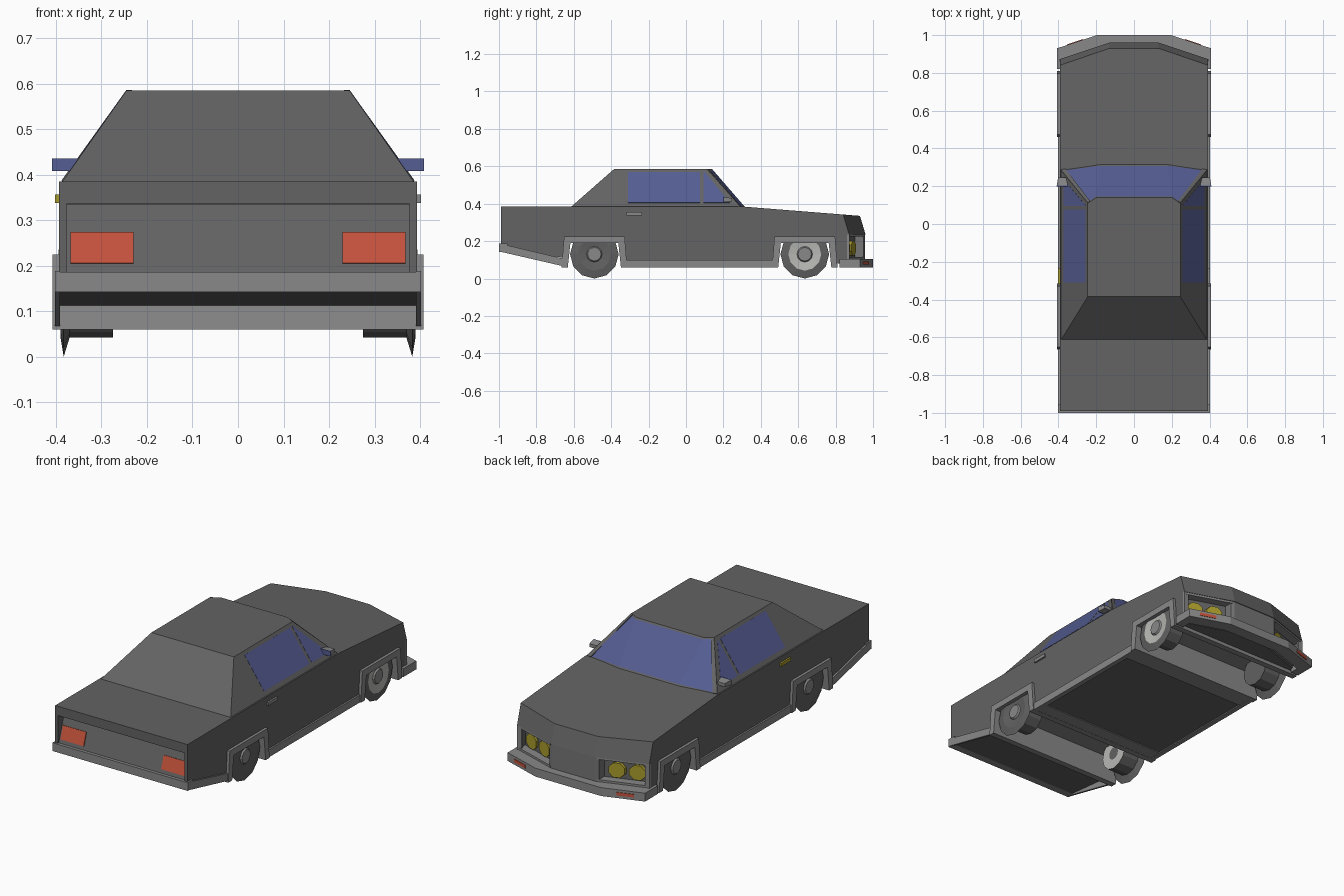
import bpy, bmesh, math
from mathutils import Vector

if "Cube" in bpy.data.objects:
    bpy.data.objects.remove(bpy.data.objects["Cube"])


def material(name, r, g, b):
    m = bpy.data.materials.new(name)
    m.diffuse_color = (r, g, b, 1)
    m.use_nodes = True
    m.node_tree.nodes["Principled BSDF"].inputs["Base Color"].default_value = m.diffuse_color
    return m


BODY = material("charcoal paint", .125, .125, .125)
TRIM = material("grey trim", .25, .25, .25)
TYRE = material("dark tyre", .12, .12, .12)
RIM = material("light rim", .48, .48, .46)
GLASS = material("blue glass", .09, .11, .29)
RED = material("red lamp", .55, .085, .045)
YELLOW = material("yellow lamp", .40, .33, .025)
GRILLE = material("grille grey", .18, .18, .18)


def finish(name, bm, *mats):
    bmesh.ops.recalc_face_normals(bm, faces=bm.faces)
    me = bpy.data.meshes.new(name)
    bm.to_mesh(me)
    bm.free()
    for m in mats:
        me.materials.append(m)
    ob = bpy.data.objects.new(name, me)
    bpy.context.collection.objects.link(ob)
    return ob


def loft(bm, a, b):
    """Closed solid between two matching point loops."""
    va, vb = [bm.verts.new(p) for p in a], [bm.verts.new(p) for p in b]
    n = len(a)
    for i in range(n):
        j = (i + 1) % n
        bm.faces.new((va[i], va[j], vb[j], vb[i]))
    bm.faces.new(va)
    bm.faces.new(vb)
    return bm


def prism(name, pts, axis, lo, hi, mat):
    to3 = (lambda p, h: (h, p[0], p[1])) if axis == 'x' else (lambda p, h: (p[0], p[1], h))
    bm = loft(bmesh.new(), [to3(p, lo) for p in pts], [to3(p, hi) for p in pts])
    return finish(name, bm, mat)


def box(name, x, y, z, mat):
    return prism(name, [(x[0], y[0]), (x[1], y[0]), (x[1], y[1]), (x[0], y[1])], 'z', z[0], z[1], mat)


def plate(name, pts, mat, t=.003):
    p = [Vector(q) for q in pts]
    n = (p[1] - p[0]).cross(p[2] - p[0]).normalized() * t
    return finish(name, loft(bmesh.new(), [q - n for q in p], [q + n for q in p]), mat)


def mirrored(half):
    return half + [(-x, y) for x, y in reversed(half)]


REAR, FRONT = -.49, .635          # axle positions


# Lower body: side profile with open wheel wells
def notch(c):
    return [(c + .15, .08), (c + .145, .205), (c - .145, .205), (c - .15, .08)]


profile = [(-.99, .145), (-.99, .385), (.3, .385), (.93, .335), (.96, .235), (.80, .235), (.80, .08)]
profile += notch(FRONT) + notch(REAR)[:3] + [(REAR - .15, .11)]
W = .393
bm = loft(bmesh.new(), [(-W, y, z) for y, z in profile], [(W, y, z) for y, z in profile])
# cut the nose corners back at an angle
for s in (-1, 1):
    a, b, c = Vector((s * .13, .93, .335)), Vector((s * .13, .96, .235)), Vector((s * .4, .87, .235))
    n = (b - a).cross(c - a)
    n = n if n.y > 0 else -n
    bmesh.ops.bisect_plane(bm, geom=bm.verts[:] + bm.edges[:] + bm.faces[:], plane_co=a,
                           plane_no=n, clear_outer=True)
    bmesh.ops.holes_fill(bm, edges=[e for e in bm.edges if e.is_boundary])
# recessed tail panel leaning forward
tail = [f for f in bm.faces if all(v.co.y < -.98 for v in f.verts)]
bmesh.ops.inset_region(bm, faces=tail, thickness=.023)
for v in tail[0].verts:
    v.co.z = .335 if v.co.z > .3 else .18
bmesh.ops.inset_region(bm, faces=tail, thickness=.0005)
for v in tail[0].verts:
    v.co.y = -.935 if v.co.z > .3 else -.985
finish("body", bm, BODY)

# Cabin with inset windscreen
bottom = mirrored([(.387, -.615), (.387, .285), (.18, .315)])
top = mirrored([(.245, -.385), (.245, .11), (.2, .14)])
bm = loft(bmesh.new(), [(x, y, .383) for x, y in bottom], [(x, y, .585) for x, y in top])
bmesh.ops.recalc_face_normals(bm, faces=bm.faces)
screen = [f for f in bm.faces if f.normal.y > .3]
bmesh.ops.inset_region(bm, faces=screen, thickness=.010)
for f in screen:
    f.material_index = 1
finish("cabin", bm, BODY, GLASS)

# Side windows and windscreen pillars
for s in (-1, 1):
    def on_side(y, z):
        return (s * (.387 - .142 * (z - .383) / .202), y, z)
    plate("side_window", [on_side(*p) for p in ((-.31, .405), (.076, .405), (.076, .57), (-.31, .57))], GLASS, .001)
    plate("quarter_window", [on_side(*p) for p in ((.094, .405), (.235, .405), (.115, .55), (.1, .57), (.094, .57))],
          GLASS, .001)
    plate("windscreen_pillar", [(s * .387, .285, .385), (s * .362, .289, .385), (s * .232, .119, .583),
                                (s * .245, .11, .583)], BODY, .004)

# Wheel arch linings run the full width
for c in (REAR, FRONT):
    outer = [(-.175, .06), (-.162, .225), (.162, .225), (.175, .06)]
    inner = [(.142, .06), (.128, .19), (-.128, .19), (-.142, .06)]
    prism("wheel_arch", [(c + y, z) for y, z in outer + inner], 'x', -.408, .408, TRIM)

# Sills, rear lower side trim and floor with cross beams
for s in (-1, 1):
    box("sill", sorted((s * .375, s * .402)), (REAR + .145, FRONT - .145), (.06, .10), TRIM)
    prism("rear_side_trim", [(-1, .145), (-1, .188), (-.65, .105), (-.64, .062)], 'x',
          *sorted((s * .391, s * .402)), TRIM)
box("floor", (-.38, .38), (REAR + .17, FRONT - .17), (.066, .09), BODY)
for y in (REAR + .205, FRONT - .205):
    box("cross_beam", (-.39, .39), (y - .04, y + .04), (.061, .09), TRIM)

# Rear bumper and tail lamps
box("rear_bumper", (-.402, .402), (-1, -.955), (.142, .186), TRIM)
for s in (-1, 1):
    lamp = [(.23, .205), (.368, .205), (.368, .273), (.23, .273)]
    plate("tail_lamp", [(s * x, -.987 + (z - .18) * .323, z) for x, z in lamp], RED)

# Front panel, grille, headlamp surrounds and bumper
prism("front_panel", mirrored([(.385, .79), (.385, .825), (.13, .91)]), 'z', .08, .237, BODY)
prism("grille", mirrored([(.148, .86), (.148, .948), (.13, .956)]), 'z', .10, .236, GRILLE)
strip = mirrored([(.408, .82), (.408, .93), (.195, 1)])
prism("front_bumper", strip + [(-.408, .82), (-.36, .82), (-.36, .87), (-.17, .935), (.17, .935), (.36, .87),
                               (.36, .82), (.408, .82)][1:-1], 'z', .06, .105, TRIM)
prism("bumper_shelf", mirrored([(.38, .80), (.38, .89), (.18, .955)]), 'z', .09, .104, TRIM)
for s in (-1, 1):
    box("nose_side", sorted((s * .375, s * .393)), (.79, .862), (.10, .236), BODY)
    box("corner_post", sorted((s * .367, s * .394)), (.860, .873), (.10, .236), TRIM)
    for z in (.104, .224):
        prism("headlamp_surround", [(s * .385, .82), (s * .385, .872), (s * .14, .953), (s * .14, .90)], 'z',
              z, z + .012, TRIM)
    # Indicator on the angled bumper face
    lamp = [(.355, .075), (.27, .075), (.27, .092), (.355, .092)]
    plate("front_indicator", [(s * x, .93 + (.408 - x) * .329, z) for x, z in lamp], RED)
    # Twin headlamps
    for x in (.315, .215):
        y = .828 + (.385 - x) / 3
        ring = [(math.cos(a) * .042, math.sin(a) * .042) for a in (math.tau * i / 8 + .39 for i in range(8))]
        rings = [[(s * x + u, y + d - s * u / 3, .163 + v) for u, v in ring] for d in (-.01, .012)]
        finish("headlamp", loft(bmesh.new(), *rings), YELLOW)


# Door mirrors and handles
def quad(x0, x1, y, z0, z1):
    return [(x0, y, z0), (x1, y, z0), (x1, y, z1), (x0, y, z1)]


for s in (-1, 1):
    finish("door_mirror", loft(bmesh.new(), quad(s * .35, s * .409, .203, .408, .435),
                               quad(s * .36, s * .402, .245, .412, .43)), TRIM)
    box("mirror_glass", sorted((s * .35, s * .409)), (.199, .204), (.408, .435), GLASS)
    box("door_handle", sorted((s * .385, s * .402)), (-.317, -.235), (.338, .356), TRIM if s > 0 else YELLOW)


# Wheels: thin bevelled disc with an inner drum
def wheel(name, s, yc, light_out, light_in):
    prof = [(.275, .035), (.275, .088), (.370, .088), (.383, .13), (.390, .088), (.384, .042), (.392, .036)]
    n = 12
    bm = bmesh.new()
    rings = [[bm.verts.new((s * x, yc + r * math.sin(math.tau * i / n), .13 + r * math.cos(math.tau * i / n)))
              for i in range(n)] for x, r in prof]
    for k in range(len(prof) - 1):
        for i in range(n):
            j = (i + 1) % n
            f = bm.faces.new((rings[k][i], rings[k][j], rings[k + 1][j], rings[k + 1][i]))
            f.material_index = 1 if (k == 4 and light_out) or (k == 0 and light_in) else 2 if k == 5 else 0
    bm.faces.new(rings[0])
    bm.faces.new(rings[-1]).material_index = 2
    finish(name, bm, TYRE, RIM, TRIM)


wheel("front_wheel_right", 1, FRONT, True, False)
wheel("front_wheel_left", -1, FRONT, False, False)
wheel("rear_wheel_right", 1, REAR, False, False)
wheel("rear_wheel_left", -1, REAR, False, True)
